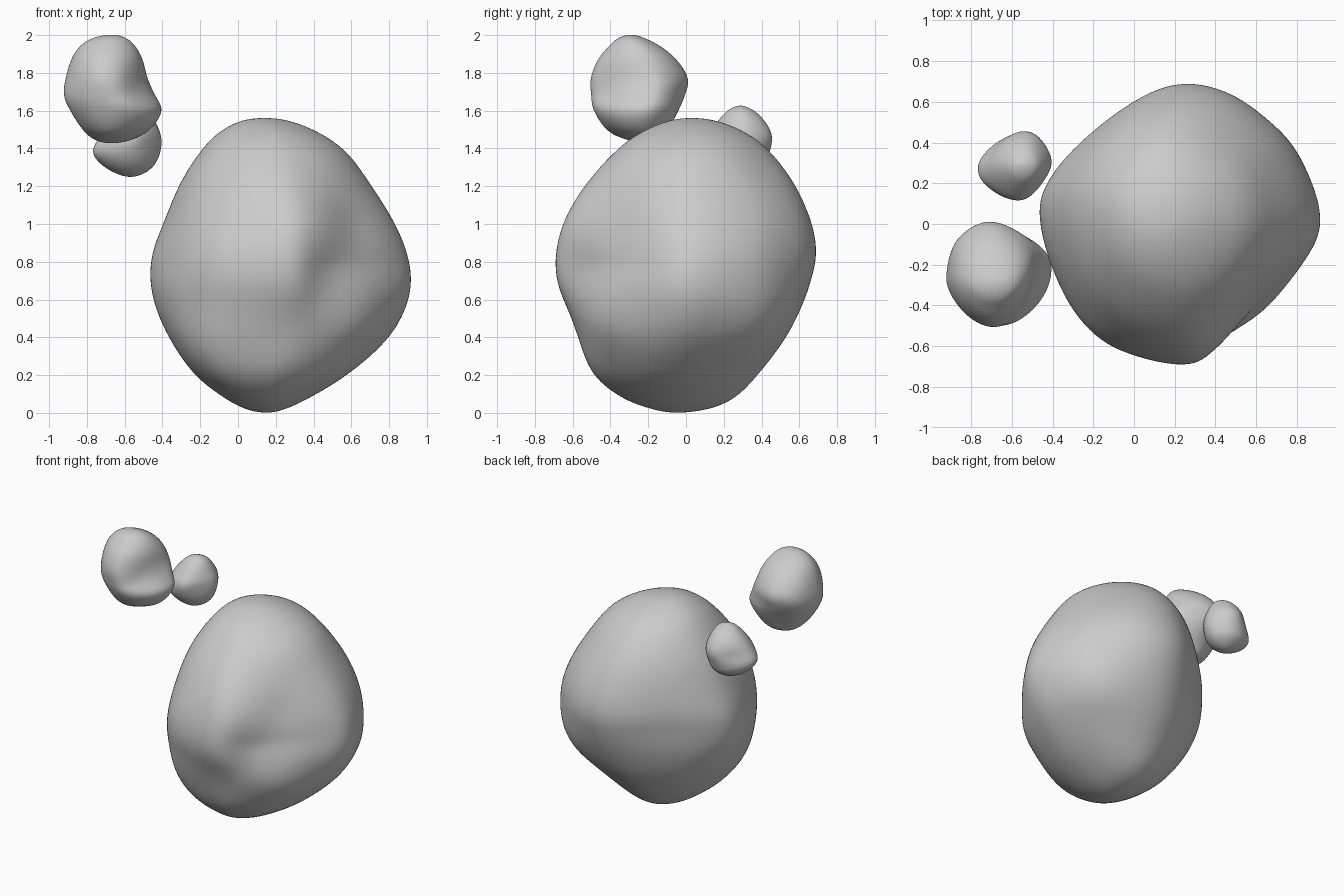
import bpy, bmesh
from math import exp
from mathutils import Vector


def spline(a, b, c, d, t):
    """Catmull-Rom between b and c."""
    return [0.5 * (2*q + (r-p)*t + (2*p-5*q+4*r-s)*t*t + (3*q-p-3*r+s)*t**3)
            for p, q, r, s in zip(a, b, c, d)]


def rock(name, plan, rows, dents, sub=8):
    # closed plan outline, smoothed and normalised to -1..1
    n = len(plan)
    pts = [spline(plan[i-1], plan[i], plan[(i+1) % n], plan[(i+2) % n], k / sub)
           for i in range(n) for k in range(sub)]
    lo = [min(p[a] for p in pts) for a in (0, 1)]
    hi = [max(p[a] for p in pts) for a in (0, 1)]
    uv = [Vector([2*(p[a]-lo[a]) / (hi[a]-lo[a]) - 1 for a in (0, 1)]) for p in pts]
    # mirrored ghost rows give round poles
    flip = lambda r: (r[0], r[2], r[1], r[4], r[3])
    ext = [flip(rows[1])] + rows + [flip(rows[-2])]
    levels = [spline(*ext[i:i+4], k / sub)
              for i in range(len(rows)-1) for k in range(sub)] + [rows[-1]]
    mid = Vector((sum(r[1]+r[2] for r in rows) / len(rows) / 2,
                  sum(r[3]+r[4] for r in rows) / len(rows) / 2,
                  (rows[0][0]+rows[-1][0]) / 2))
    half = (rows[-1][0]-rows[0][0]) / 2
    bm = bmesh.new()
    rings = []
    for z, xl, xr, yf, yb in levels:
        ring = []
        # plan becomes an ellipse towards top and bottom
        w = min(0.9, 1.2 * abs(z-mid.z) / half)
        for q in uv:
            u, v = q.lerp(q.normalized(), w)
            p = Vector(((xl+xr+u*(xr-xl)) / 2, (yf+yb+v*(yb-yf)) / 2, z))
            out = (p-mid).normalized()
            push = sum(h * exp(-(p-Vector(c)).length_squared / (r*r)) for c, r, h in dents)
            ring.append(bm.verts.new(p + out*push))
        rings.append(ring)
    m = len(uv)
    for a, b in zip(rings, rings[1:]):
        for i in range(m):
            j = (i+1) % m
            bm.faces.new((a[i], a[j], b[j], b[i]))
    bmesh.ops.remove_doubles(bm, verts=bm.verts, dist=1e-4)
    bmesh.ops.recalc_face_normals(bm, faces=bm.faces)
    for f in bm.faces:
        f.smooth = True
    me = bpy.data.meshes.new(name)
    bm.to_mesh(me)
    bm.free()
    ob = bpy.data.objects.new(name, me)
    bpy.context.collection.objects.link(ob)
    # soften the loft
    s = ob.modifiers.new("soften", 'SMOOTH')
    s.factor, s.iterations = 0.5, 40


# rows are: z, x left, x right, y front, y back; dents are: centre, radius, height
rock("large_rock",
     [(-.46, .04), (-.4, .24), (-.22, .43), (.06, .63), (.27, .69), (.48, .64),
      (.66, .51), (.81, .34), (.92, .03), (.81, -.19), (.61, -.4), (.4, -.63),
      (.25, -.69), (.0, -.64), (-.19, -.54), (-.35, -.33)],
     [(0, .15, .15, -.05, -.05), (.02, .04, .25, -.18, .12), (.08, -.075, .38, -.34, .26),
      (.2, -.23, .58, -.49, .38), (.38, -.36, .79, -.575, .52), (.55, -.44, .895, -.64, .61),
      (.7, -.472, .928, -.69, .665),
      (.85, -.46, .905, -.69, .695), (1.02, -.395, .83, -.635, .665),
      (1.22, -.31, .70, -.52, .575), (1.38, -.205, .58, -.38, .455),
      (1.48, -.11, .44, -.25, .33), (1.545, .01, .28, -.1, .17), (1.562, .14, .14, .03, .03)],
     [((.62, -.38, 1.0), .15, -.03), ((.46, -.53, .72), .16, -.045),
      ((.62, -.42, .5), .16, .035), ((.3, -.6, .45), .14, -.02),
      ((.4, .35, 1.3), .2, -.02), ((.35, -.5, 1.0), .2, .025),
      ((-.2, -.42, .36), .2, .05), ((.65, .42, .5), .2, .035),
      ((-.35, -.35, .85), .17, -.02)])

rock("upper_rock",
     [(-.7, .01), (-.54, -.035), (-.44, -.1), (-.405, -.18), (-.45, -.32), (-.56, -.465),
      (-.68, -.5), (-.81, -.44), (-.905, -.32), (-.915, -.22), (-.865, -.075)],
     [(1.427, -.67, -.67, -.24, -.24), (1.445, -.76, -.56, -.3, -.13),
      (1.5, -.825, -.46, -.41, -.09), (1.6, -.89, -.395, -.495, -.035),
      (1.68, -.925, -.435, -.51, 0), (1.77, -.915, -.475, -.51, .02),
      (1.87, -.885, -.5, -.47, -.045), (1.94, -.84, -.54, -.41, -.13),
      (1.985, -.77, -.59, -.36, -.22), (2.003, -.67, -.67, -.29, -.29)],
     [((-.72, -.47, 1.64), .09, -.01), ((-.54, -.42, 1.68), .08, -.01),
      ((-.68, -.4, 1.5), .09, .015)])

rock("small_rock",
     [(-.565, .46), (-.48, .435), (-.41, .32), (-.46, .22), (-.55, .13), (-.66, .145),
      (-.75, .21), (-.77, .28), (-.74, .34), (-.65, .42)],
     [(1.248, -.57, -.57, .3, .3), (1.265, -.64, -.5, .23, .36), (1.31, -.72, -.44, .17, .42),
      (1.38, -.775, -.405, .125, .445), (1.46, -.74, -.4, .11, .46),
      (1.53, -.69, -.43, .155, .43), (1.59, -.63, -.47, .21, .37),
      (1.613, -.59, -.51, .25, .32), (1.622, -.55, -.55, .29, .29)],
     [((-.72, .2, 1.46), .08, -.01), ((-.52, .3, 1.57), .08, .01)])
